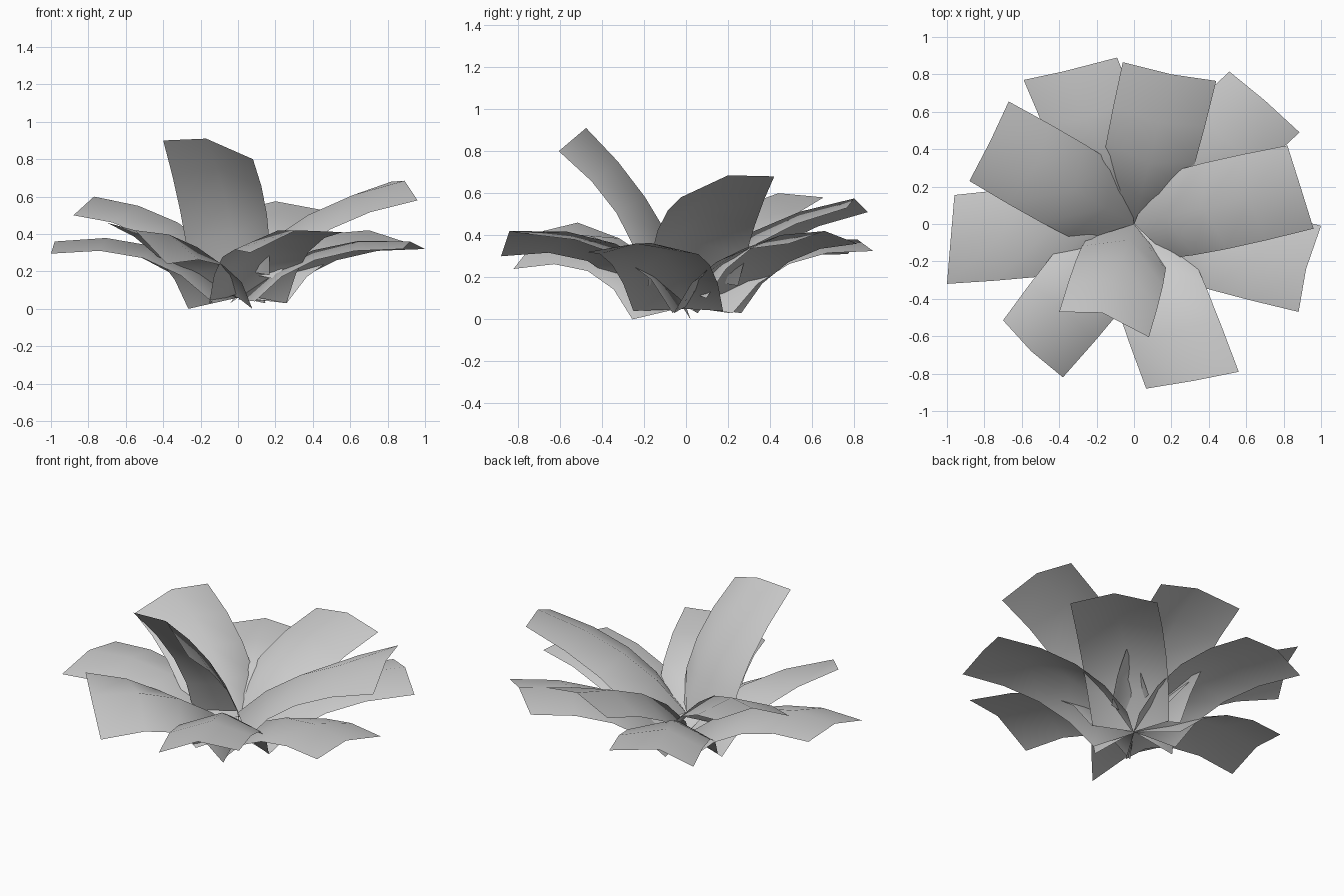
import bpy, math
from mathutils import Vector

if "Cube" in bpy.data.objects:
    bpy.data.objects.remove(bpy.data.objects["Cube"])

ROWS = 4

# Tip edge of each leaf (corner, midrib, corner), then handle height,
# handle reach, base corner height and base midrib height
LEAVES = [
    ((-.09, .89, .325), (-.38, .815, .38), (-.59, .77, .31), .43, .34, .03, .06),
    ((.44, .765, .53), (.20, .80, .575), (-.06, .865, .51), .48, .30, .10, .14),
    ((.885, .49, .36), (.70, .66, .42), (.51, .815, .36), .43, .33, .03, .06),
    ((.96, -.025, .58), (.89, .20, .685), (.82, .42, .68), .56, .34, .16, .20),
    ((.88, -.47, .32), (.92, -.24, .36), (1.0, -.01, .32), .42, .36, .04, .05),
    ((.065, -.88, .30), (.31, -.84, .42), (.56, -.79, .41), .47, .30, .03, .08),
    ((-.70, -.515, .46), (-.55, -.68, .42), (-.38, -.82, .24), .42, .30, .0, .06),
    ((-.96, .155, .33), (-.98, -.08, .36), (-1.0, -.32, .295), .46, .42, .03, .06),
    ((-.67, .655, .58), (-.77, .44, .60), (-.88, .23, .50), .54, .34, .13, .17),
    ((-.40, -.47, .90), (-.17, -.475, .91), (.08, -.605, .80), .60, .28, .18, .21),
]


def bezier(a, b, c, t):
    return a * (1 - t) ** 2 + b * (2 * t * (1 - t)) + c * t * t


def make_leaf(name, tips, handle_z, reach, base_z, rib_z):
    tips = [Vector(p) for p in tips]
    flat = (tips[0] + tips[2]) / 2
    flat.z = 0
    out = flat.normalized()
    side = Vector((-out.y, out.x, 0))
    # three lengthwise curves: one edge, the midrib, the other edge
    columns = []
    for p in tips:
        s = 0 if p is tips[1] else math.copysign(1, (p - tips[1]).dot(side))
        root = out * .15 * abs(s) + side * .22 * s
        root.z = base_z if s else rib_z
        grip = out * flat.length * (reach + .06 * abs(s)) + side * .25 * s
        grip.z = handle_z - .08 * abs(s)
        columns.append((root, grip, p))
    verts = [bezier(*c, r / ROWS) for r in range(ROWS + 1) for c in columns]
    faces = [(r * 3 + c, r * 3 + c + 1, r * 3 + c + 4, r * 3 + c + 3)
             for r in range(ROWS) for c in range(2)]
    # keep the upper side facing up
    if (tips[0] - tips[1]).dot(side) > 0:
        faces = [f[::-1] for f in faces]
    mesh = bpy.data.meshes.new(name)
    mesh.from_pydata(verts, [], faces)
    mesh.shade_smooth()
    ob = bpy.data.objects.new(name, mesh)
    bpy.context.collection.objects.link(ob)


# Rosette of arching leaves
for i, (a, m, b, *shape) in enumerate(LEAVES):
    make_leaf(f"leaf_{i + 1}", (a, m, b), *shape)
